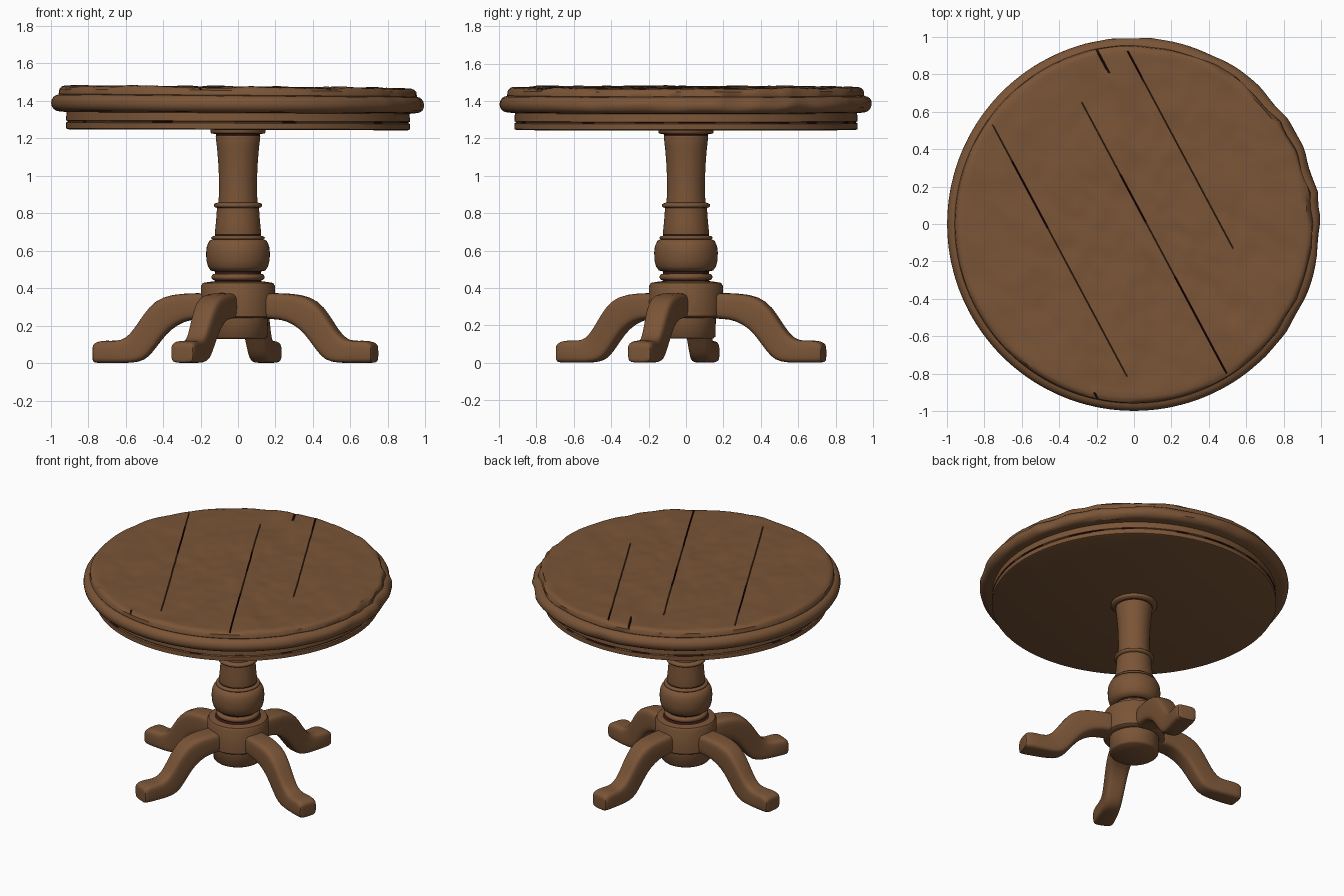
import bpy, bmesh, math
from mathutils import Vector, Matrix, noise

if "Cube" in bpy.data.objects:
    bpy.data.objects.remove(bpy.data.objects["Cube"])


def material(name, rgb):
    m = bpy.data.materials.new(name)
    m.diffuse_color = (*rgb, 1)
    m.use_nodes = True
    m.node_tree.nodes["Principled BSDF"].inputs["Base Color"].default_value = m.diffuse_color
    return m


WOOD = material("brown wood", (0.195, 0.090, 0.038))
DARK = material("dark crack", (0.035, 0.008, 0.006))


def finish(name, bm, angle=40):
    bmesh.ops.recalc_face_normals(bm, faces=bm.faces)
    me = bpy.data.meshes.new(name)
    bm.to_mesh(me)
    bm.free()
    ob = bpy.data.objects.new(name, me)
    bpy.context.collection.objects.link(ob)
    me.materials.append(WOOD)
    me.materials.append(DARK)
    bpy.ops.object.select_all(action='DESELECT')
    ob.select_set(True)
    bpy.context.view_layer.objects.active = ob
    bpy.ops.object.shade_smooth_by_angle(angle=math.radians(angle))
    return ob


def loft(bm, rings):
    """Bridge closed rings of points and cap both ends."""
    rows = [[bm.verts.new(p) for p in ring] for ring in rings]
    n = len(rows[0])
    for a, b in zip(rows, rows[1:]):
        for i in range(n):
            bm.faces.new((a[i], a[(i + 1) % n], b[(i + 1) % n], b[i]))
    bm.faces.new(rows[0])
    bm.faces.new(rows[-1])


def lathe(profile, segs):
    bm = bmesh.new()
    loft(bm, [[(r * math.cos(t), r * math.sin(t), z)
               for t in (2 * math.pi * i / segs for i in range(segs))]
              for r, z in profile])
    return bm


def arc(r, z, dr, dz, steps=6):
    """Half-round bead running upward."""
    return [(r + dr * math.cos(a), z + dz * math.sin(a))
            for a in (-math.pi / 2 + math.pi * k / steps for k in range(steps + 1))]


# Table top: apron, rounded rim and worn upper surface
profile = [(0.02, 1.245), (0.905, 1.245), (0.918, 1.25), (0.918, 1.280), (0.910, 1.284),
           (0.910, 1.288), (0.918, 1.292), (0.915, 1.335)]
profile += arc(0.955, 1.383, 0.042, 0.044, 8)
profile += [(0.957, 1.430), (0.953, 1.455), (0.940, 1.468)]
profile += [(0.92 * (1 - k / 34) + 0.004, 1.472) for k in range(35)]
bm = lathe(profile, 144)

# Plank seams and short cracks: (offset across planks, start, end, half width)
ALONG = Vector((0.47, -0.88, 0)).normalized()
ACROSS = Vector((0.88, 0.47, 0)).normalized()
seams = [(-0.416, -0.82, 0.68, 0.003), (-0.416, -0.60, -0.20, 0.006),
         (0.060, -0.70, 0.93, 0.003), (0.060, -0.26, 0.02, 0.006), (0.060, 0.36, 0.93, 0.006),
         (0.405, -0.83, 0.35, 0.003), (0.405, -0.83, -0.66, 0.006),
         (0.262, -0.92, -0.78, 0.006), (-0.610, 0.70, 0.84, 0.005)]


def upper(f):
    return f.calc_center_median().z > 1.46


for off, start, end, hw in seams:
    for o in (off - hw, off, off + hw):
        faces = []
        for f in bm.faces:
            mid = f.calc_center_median()
            if upper(f) and abs(mid.dot(ACROSS) - o) < 0.06 and start - 0.05 < mid.dot(ALONG) < end + 0.05:
                faces.append(f)
        geom = list({g for f in faces for g in (f, *f.edges, *f.verts)})
        bmesh.ops.bisect_plane(bm, geom=geom, dist=1e-5, plane_co=ACROSS * o, plane_no=ACROSS)

# dark faces inside the open cracks
for f in bm.faces:
    if upper(f):
        mid = f.calc_center_median()
        u, w = mid.dot(ACROSS), mid.dot(ALONG)
        for off, start, end, hw in seams:
            if hw > 0.004 and abs(u - off) < hw and start < w < end:
                f.material_index = 1

for v in bm.verts:
    x, y, z = v.co
    rad = math.hypot(x, y)
    if z > 1.46:
        u, w = v.co.dot(ACROSS), v.co.dot(ALONG)
        # V-shaped seam
        if any(abs(u - off) < 1e-4 and start < w < end for off, start, end, hw in seams):
            v.co.z -= 0.012
        # shallow dents, stretched along the plank direction
        v.co.z += 0.010 * noise.noise(Vector((u * 7, w * 3.5, 3)))
        v.co.z += 0.005 * noise.noise(Vector((u * 16, w * 10, 9)))
    if z > 1.34 and rad > 0.93:
        # chipped rim on one side
        wear = max(0, (x + 0.6 * y) / rad)
        s = 1 - 0.03 * wear * abs(noise.noise(Vector((x * 5, y * 5, z * 7))))
        v.co.x *= s
        v.co.y *= s
    v.co.z -= 0.008 * x * (z - 1.1) / 0.37

# dark flecks in the apron groove
for f in bm.faces:
    c = f.calc_center_median()
    if abs(c.z - 1.286) < 0.007 and c.xy.length > 0.9 \
            and noise.noise(Vector((c.x * 6, c.y * 6, 0))) > 0.05:
        f.material_index = 1
finish("table_top", bm)

# Turned column with beads, bulb, hub and bottom plug
profile = [(0.02, 0.13), (0.145, 0.13), (0.157, 0.14), (0.160, 0.24), (0.185, 0.24), (0.198, 0.25),
           (0.198, 0.41), (0.188, 0.428), (0.150, 0.434), (0.126, 0.437)]
profile += arc(0.122, 0.459, 0.020, 0.018)
profile += [(0.122, 0.479), (0.122, 0.489), (0.145, 0.494), (0.160, 0.515), (0.169, 0.55),
            (0.170, 0.59), (0.166, 0.625), (0.153, 0.652), (0.138, 0.660)]
profile += arc(0.130, 0.669, 0.013, 0.009)
profile += [(0.122, 0.680), (0.122, 0.688), (0.123, 0.70), (0.117, 0.76), (0.112, 0.828)]
profile += arc(0.116, 0.842, 0.013, 0.012)
profile += [(0.104, 0.858), (0.101, 0.92), (0.102, 1.0), (0.106, 1.08), (0.112, 1.15),
            (0.119, 1.208), (0.118, 1.213), (0.118, 1.222), (0.143, 1.226), (0.148, 1.234),
            (0.148, 1.25), (0.02, 1.25)]
bm = lathe(profile, 48)
# dark joints between the turned sections
for f in bm.faces:
    c = f.calc_center_median()
    if any(abs(c.z - h) < 0.004 for h in (0.436, 0.484, 0.684, 1.2175)) and c.xy.length < 0.14:
        f.material_index = 1
finish("column", bm, 50)

# Scrolled legs: stations of (top r, top z, bottom r, bottom z, half width)
stations = [(.10, .375, .10, .235, .078), (.22, .375, .22, .235, .076), (.36, .370, .29, .225, .074),
            (.45, .335, .37, .180, .070), (.51, .265, .42, .120, .066), (.565, .18, .465, .060, .062),
            (.61, .132, .51, .012, .060), (.66, .118, .58, .0, .064), (.72, .122, .67, .0, .070),
            (.765, .116, .75, .0, .071), (.785, .100, .785, .002, .066), (.786, .085, .786, .015, .045)]


def leg(name, degrees, reach):
    rings = []
    for rt, zt, rb, zb, hw in stations:
        hi, lo = Vector((rt * reach, 0, zt)), Vector((rb * reach, 0, zb))
        ring = []
        for k in range(16):
            a = 2 * math.pi * (k + 0.5) / 16
            c, s = (math.copysign(abs(f(a)) ** 0.45, f(a)) for f in (math.cos, math.sin))
            ring.append((hi + lo) / 2 + (hi - lo) / 2 * s + Vector((0, hw * c, 0)))
        rings.append(ring)
    bm = bmesh.new()
    loft(bm, rings)
    bm.transform(Matrix.Rotation(math.radians(degrees), 4, 'Z'))
    ob = finish(name, bm, 60)
    mod = ob.modifiers.new("round", 'SUBSURF')
    mod.levels = mod.render_levels = 1


leg("right_leg", -19, 0.985)
leg("back_leg", 77, 0.965)
leg("left_leg", 171.5, 0.99)
leg("front_leg", 246, 0.94)
